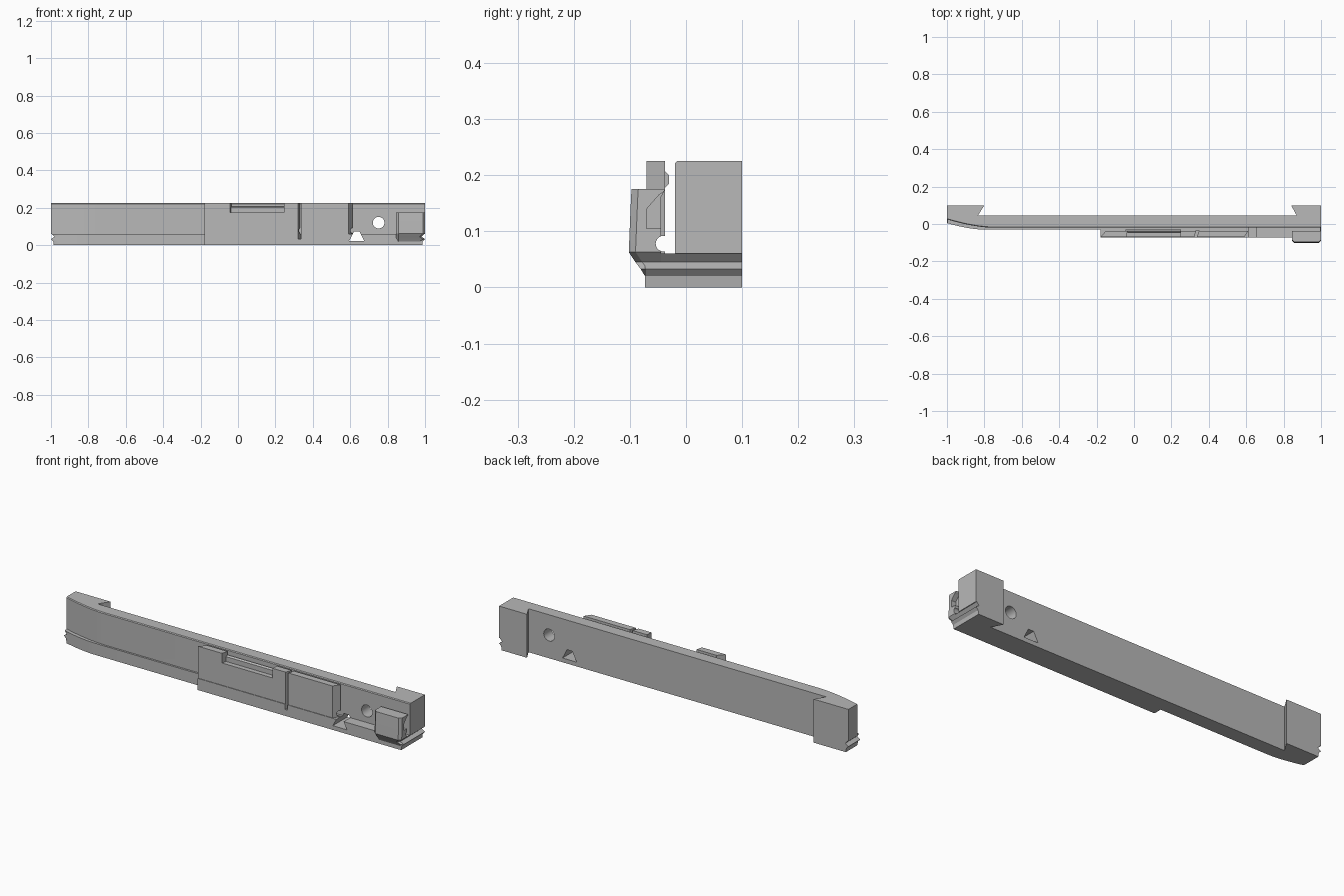
import bpy, bmesh, math
from mathutils import Vector

if "Cube" in bpy.data.objects:
    bpy.data.objects.remove(bpy.data.objects["Cube"], do_unlink=True)

grey = bpy.data.materials.new("plain grey")
grey.use_nodes = True
grey.diffuse_color = (0.48, 0.48, 0.48, 1)
grey.node_tree.nodes["Principled BSDF"].inputs["Base Color"].default_value = (0.48, 0.48, 0.48, 1)


def loft(name, rings):
    """Closed solid through matching rings of points."""
    bm = bmesh.new()
    loops = [[bm.verts.new(p) for p in ring] for ring in rings]
    for a, b in zip(loops, loops[1:]):
        for i in range(len(a)):
            j = (i + 1) % len(a)
            bm.faces.new((a[i], a[j], b[j], b[i]))
    bm.faces.new(loops[0])
    bm.faces.new(loops[-1])
    bmesh.ops.recalc_face_normals(bm, faces=bm.faces)
    mesh = bpy.data.meshes.new(name)
    bm.to_mesh(mesh)
    bm.free()
    mesh.materials.append(grey)
    obj = bpy.data.objects.new(name, mesh)
    bpy.context.scene.collection.objects.link(obj)
    return obj


def prism(name, outline, axis, low, high):
    """Outline swept along one axis."""
    def ring(d):
        pts = []
        for p in outline:
            v = list(p)
            v.insert(axis, d)
            pts.append(v)
        return pts
    return loft(name, [ring(low), ring(high)])


def circle(u, v, r, n=32):
    return [(u + r * math.cos(2 * math.pi * i / n), v + r * math.sin(2 * math.pi * i / n)) for i in range(n)]


def cut(obj, cutters):
    """Subtract the cutters and bake the result."""
    for c in cutters:
        c.hide_render = True
        m = obj.modifiers.new("cut", "BOOLEAN")
        m.operation, m.solver, m.object = "DIFFERENCE", "EXACT", c
    bpy.context.view_layer.update()
    baked = bpy.data.meshes.new_from_object(obj.evaluated_get(bpy.context.evaluated_depsgraph_get()))
    obj.modifiers.clear()
    obj.data = baked


def curved_end(start, x_end, y_end, y_front, n=10):
    """Front corner sweeping back towards the right end."""
    return [(start + (x_end - start) * i / n, y_front + (y_end - y_front) * (i / n) ** 1.7) for i in range(n + 1)]


# Shared back outline with dovetailed end blocks
back = [(-1, 0.1), (-0.8, 0.1), (-0.835, 0.045), (0.87, 0.045), (0.84, 0.1), (1, 0.1)]

# Main bar
bar_plan = back + [(1, -0.02)] + curved_end(-0.75, -1, 0.025, -0.02)
chamfered = [(x, y + 0.004 if y < 0.03 else y) for x, y in bar_plan]
bar = loft("main_bar", [[(x, y, 0.06) for x, y in bar_plan],
                        [(x, y, 0.221) for x, y in bar_plan],
                        [(x, y, 0.225) for x, y in chamfered]])

# Lower rail, with a groove around its ends
rail_plan = back + [(1, -0.073), (-0.18, -0.073), (-0.18, -0.03)] + curved_end(-0.8, -1, 0.005, -0.03)


def rail_ring(z, inset):
    return [(max(-1 + inset, min(1 - inset, x)), y, z) for x, y in rail_plan]


rail = loft("lower_rail", [rail_ring(*s) for s in ((0, 0.015), (0.02, 0.012), (0.033, 0), (0.045, 0.018), (0.06, 0.004))])

# Front panel
panel = prism("front_panel", [(-0.18, -0.07), (0.59, -0.07), (0.612, -0.037), (-0.15, -0.037)], 2, 0.058, 0.225)

# Catch block at the left end
sections = ((0.02, -0.073, 0.985, -0.045), (0.033, -0.081, 1, -0.045), (0.045, -0.09, 0.982, -0.045),
            (0.063, -0.102, 1, -0.045), (0.16, -0.098, 1, -0.045), (0.175, -0.097, 1, -0.037))
c = 0.012
catch = loft("catch_block", [[(0.845, yb, z), (0.845, yf + c, z), (0.845 + c, yf, z),
                              (xe - c, yf, z), (xe, yf + c, z), (xe, yb, z)] for z, yf, xe, yb in sections])

# Cutters
wedge = prism("wedge_cutter", [(0.594, 0.022), (0.675, 0.022), (0.65, 0.072), (0.62, 0.072)], 1, -0.2, 0.2)
pin = prism("pin_cutter", circle(0.752, 0.12, 0.031), 1, -0.2, 0.2)
channel = prism("channel_cutter", circle(-0.04, 0.078, 0.014), 0, -2, 2)
notch = prism("notch_cutter", [(-0.05, -0.1), (0.245, -0.1), (0.25, -0.02), (-0.03, -0.02)], 2, 0.175, 0.3)
slit = prism("slit_cutter", [(0.315, -0.09), (0.33, -0.09), (0.348, -0.035), (0.333, -0.035)], 2, 0.033, 0.3)
pocket = prism("pocket_cutter", [(-0.07, 0.105), (-0.04, 0.105), (-0.04, 0.17), (-0.048, 0.165), (-0.07, 0.14)], 0, 0.975, 1.1)

cut(bar, [wedge, pin])
cut(rail, [wedge, slit])
cut(panel, [wedge, channel, notch, slit])
cut(catch, [channel, pocket])
for helper in (wedge, pin, channel, notch, slit, pocket):
    bpy.data.objects.remove(helper, do_unlink=True)

# Ribbed strip behind the notch
strip = prism("notch_strip", [(-0.045, 0.17), (-0.045, 0.2), (-0.037, 0.207), (-0.03, 0.2), (-0.03, 0.185), (-0.037, 0.178)], 0, -0.045, 0.252)

# Smooth the curves, keep the edges sharp
for obj in bpy.context.scene.objects:
    obj.select_set(obj in (bar, rail, panel, catch, strip))
bpy.context.view_layer.objects.active = bar
bpy.ops.object.shade_smooth_by_angle(angle=math.radians(25))
